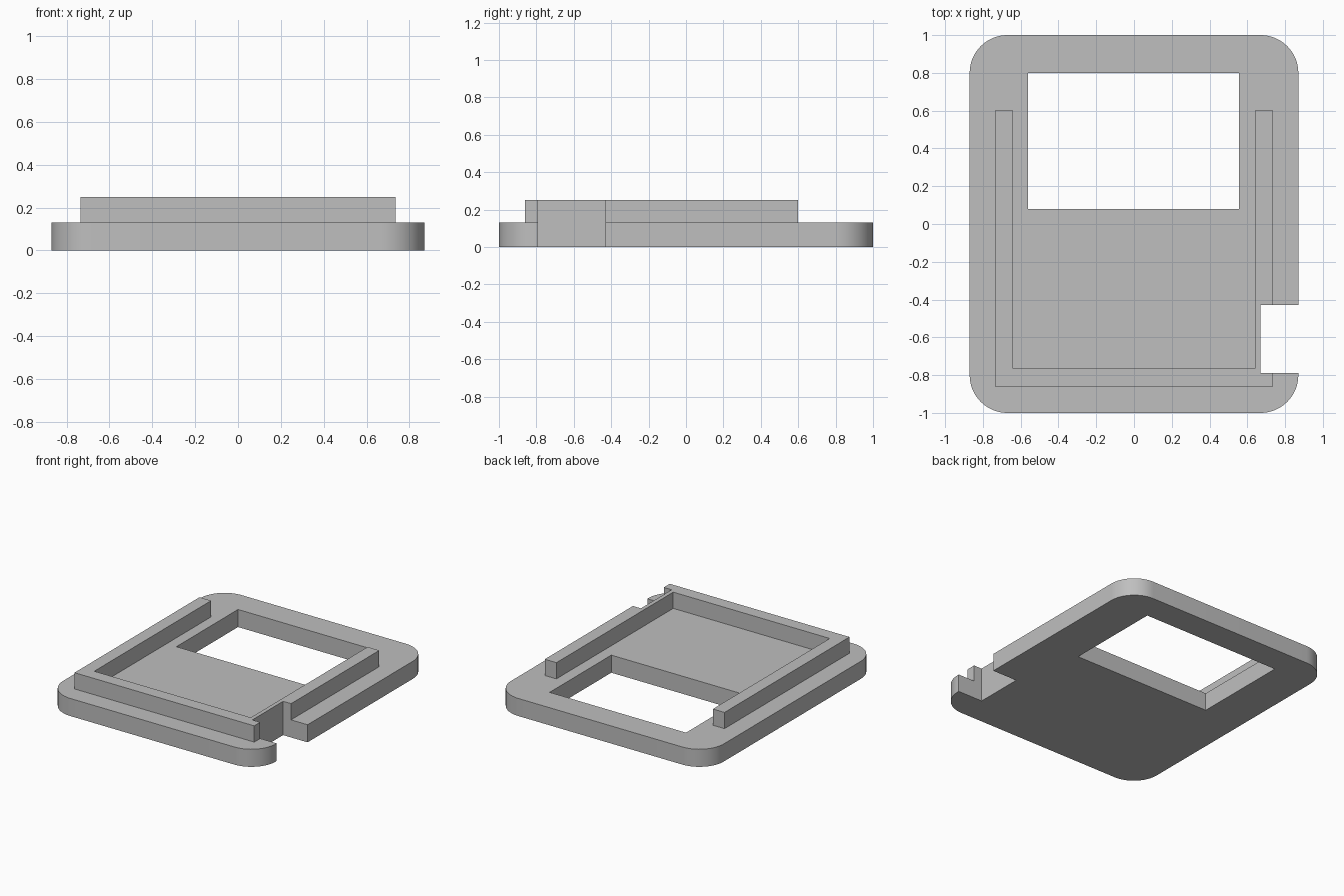
import bpy
import bmesh
from math import cos, sin, pi

cube = bpy.data.objects.get("Cube")
if cube:
    bpy.data.objects.remove(cube, do_unlink=True)

# Main dimensions
HALF_X, HALF_Y, RADIUS = 0.87, 1.0, 0.2
PLATE_TOP, RAIL_TOP = 0.13, 0.25
NOTCH_X, NOTCH_FRONT, NOTCH_BACK = 0.67, -0.79, -0.43
RAIL_X, RAIL_FRONT, RAIL_BACK, RAIL_WIDTH = 0.735, -0.86, 0.6, 0.095

grey = bpy.data.materials.new("plain grey")
grey.use_nodes = True
colour = (0.52, 0.52, 0.52, 1)
grey.diffuse_color = colour
grey.node_tree.nodes["Principled BSDF"].inputs["Base Color"].default_value = colour


def slab(name, loops, bottom, top):
    """Fill flat outlines (the first outer, the rest holes) and extrude them up."""
    bm = bmesh.new()
    edges = []
    for loop in loops:
        verts = [bm.verts.new((x, y, bottom)) for x, y in loop]
        edges += [bm.edges.new((a, b)) for a, b in zip(verts, verts[1:] + verts[:1])]
    bmesh.ops.triangle_fill(bm, edges=edges, use_beauty=True)
    result = bmesh.ops.extrude_face_region(bm, geom=bm.faces[:], use_keep_orig=True)
    for v in result["geom"]:
        if isinstance(v, bmesh.types.BMVert):
            v.co.z = top
    bmesh.ops.recalc_face_normals(bm, faces=bm.faces[:])
    mesh = bpy.data.meshes.new(name)
    bm.to_mesh(mesh)
    bm.free()
    mesh.materials.append(grey)
    obj = bpy.data.objects.new(name, mesh)
    bpy.context.collection.objects.link(obj)
    bpy.ops.object.select_all(action="DESELECT")
    obj.select_set(True)
    bpy.context.view_layer.objects.active = obj
    bpy.ops.object.shade_smooth_by_angle()
    return obj


def corner(sx, sy, start, steps=16):
    """Rounded plate corner, counter-clockwise from the start angle."""
    cx, cy = sx * (HALF_X - RADIUS), sy * (HALF_Y - RADIUS)
    angles = [start + pi / 2 * i / steps for i in range(steps + 1)]
    return [(cx + RADIUS * cos(a), cy + RADIUS * sin(a)) for a in angles]


# Base plate: rounded outline with a side notch and a window
notch = [(HALF_X, NOTCH_FRONT), (NOTCH_X, NOTCH_FRONT),
         (NOTCH_X, NOTCH_BACK), (HALF_X, NOTCH_BACK)]
outline = (corner(1, -1, -pi / 2) + notch + corner(1, 1, 0)
           + corner(-1, 1, pi / 2) + corner(-1, -1, pi))
window = [(-0.56, 0.08), (0.555, 0.08), (0.555, 0.8), (-0.56, 0.8)]
slab("base_plate", [outline, window], 0, PLATE_TOP)

# Raised U-shaped rail, cut back where it passes the notch
inner = RAIL_X - RAIL_WIDTH
rail = [(-RAIL_X, RAIL_FRONT), (RAIL_X, RAIL_FRONT),
        (RAIL_X, NOTCH_FRONT), (NOTCH_X, NOTCH_FRONT),
        (NOTCH_X, NOTCH_BACK), (RAIL_X, NOTCH_BACK),
        (RAIL_X, RAIL_BACK), (inner, RAIL_BACK),
        (inner, RAIL_FRONT + RAIL_WIDTH), (-inner, RAIL_FRONT + RAIL_WIDTH),
        (-inner, RAIL_BACK), (-RAIL_X, RAIL_BACK)]
slab("raised_rail", [rail], PLATE_TOP, RAIL_TOP)
